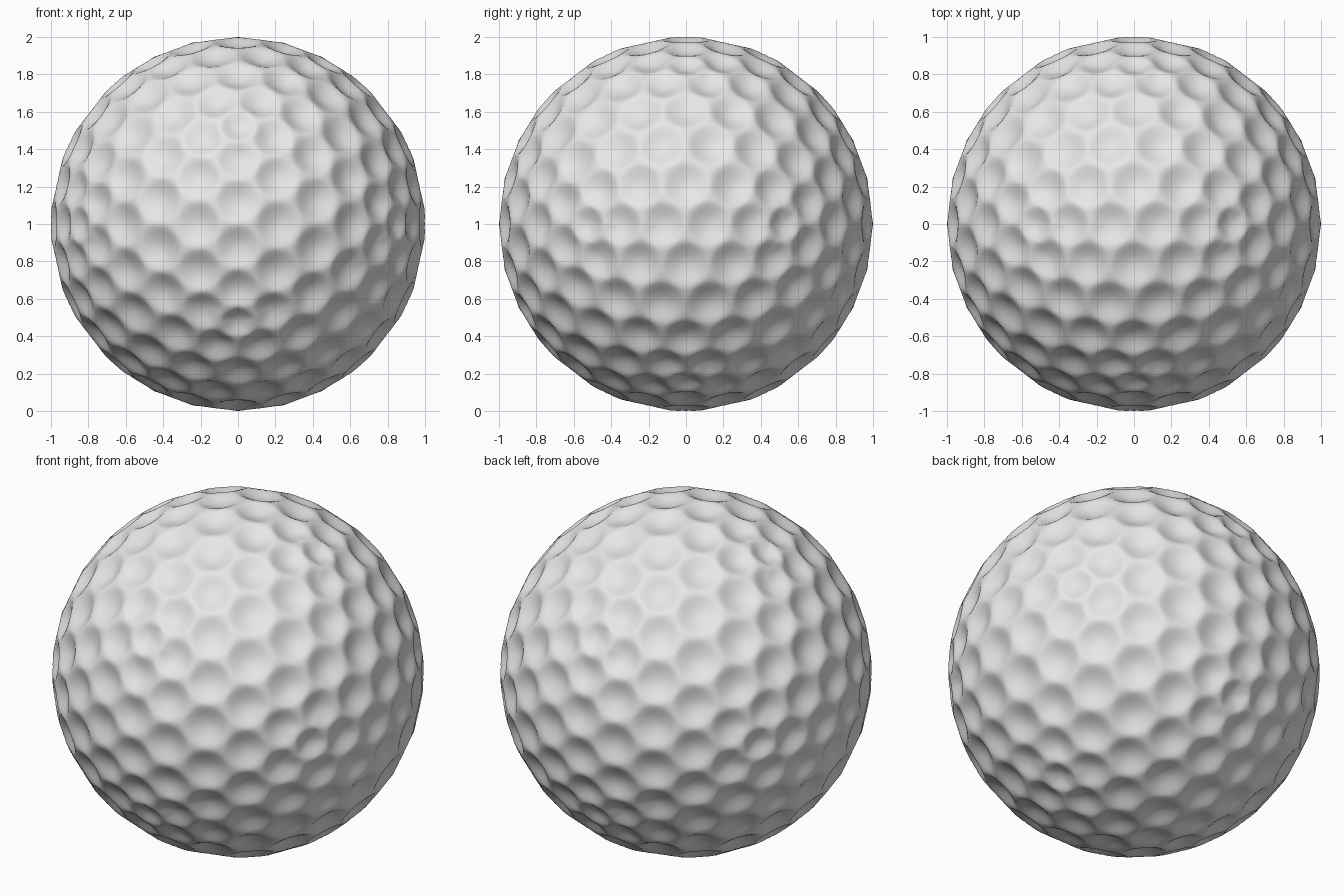
import bpy
import bmesh
from math import sqrt
from mathutils import Vector

ROWS = 5        # dimples along each icosahedron edge
DETAIL = 12     # mesh steps between neighbouring dimples
DEPTH = 0.31    # dimple depth relative to its radius

cube = bpy.data.objects.get("Cube")
if cube:
    bpy.data.objects.remove(cube, do_unlink=True)


def split_faces(source, n, place):
    """Split every triangle of source into n * n triangles, placing points by rule."""
    result = bmesh.new()
    for face in source.faces:
        grid = {}
        for i in range(n + 1):
            for j in range(n + 1 - i):
                weights = ((n - i - j) / n, i / n, j / n)
                grid[i, j] = result.verts.new(place(face.verts, weights))
        for i in range(n):
            for j in range(n - i):
                result.faces.new((grid[i, j], grid[i + 1, j], grid[i, j + 1]))
                if i + j < n - 1:
                    result.faces.new((grid[i + 1, j], grid[i + 1, j + 1], grid[i, j + 1]))
    bmesh.ops.remove_doubles(result, verts=result.verts, dist=0.0001)
    bmesh.ops.recalc_face_normals(result, faces=result.faces)
    return result


def on_sphere(corners, weights):
    point = sum((v.co * w for v, w in zip(corners, weights)), Vector())
    return point.normalized()


def on_dimpled_sphere(corners, weights):
    """Sink a soft bowl around each corner of the triangle."""
    sink = 0.0
    for k, corner in enumerate(corners):
        b, c = weights[k - 1], weights[k - 2]
        t = 2 * sqrt(b * b + c * c + b * c)
        if t < 1:
            sink = max(sink, DEPTH * radius[corner.index] * (1 - t * t) ** 1.4)
    return on_sphere(corners, weights) * (1 - sink)


# Icosahedron that sets the dimple layout
base = bmesh.new()
golden = (1 + sqrt(5)) / 2
for s in (-1, 1):
    for t in (-golden, golden):
        for co in ((0, t, s), (s, 0, t), (t, s, 0)):
            base.verts.new(Vector(co).normalized())
bmesh.ops.convex_hull(base, input=base.verts)

# One dimple centre at each geodesic vertex, sized by its spacing
layout = split_faces(base, ROWS, on_sphere)
layout.verts.index_update()
radius = [sum(e.calc_length() for e in v.link_edges) / len(v.link_edges) / 2
          for v in layout.verts]

# Dimpled shell
shell = split_faces(layout, DETAIL, on_dimpled_sphere)
bmesh.ops.translate(shell, verts=shell.verts, vec=(0, 0, 1))
for face in shell.faces:
    face.smooth = True
mesh = bpy.data.meshes.new("dimpled_ball")
shell.to_mesh(mesh)
for bm in (base, layout, shell):
    bm.free()

# White cover
cover = bpy.data.materials.new("white_cover")
cover.use_nodes = True
cover.diffuse_color = (0.8, 0.8, 0.8, 1)
cover.node_tree.nodes["Principled BSDF"].inputs["Base Color"].default_value = (0.8, 0.8, 0.8, 1)
mesh.materials.append(cover)

ball = bpy.data.objects.new("dimpled_ball", mesh)
bpy.context.collection.objects.link(ball)
